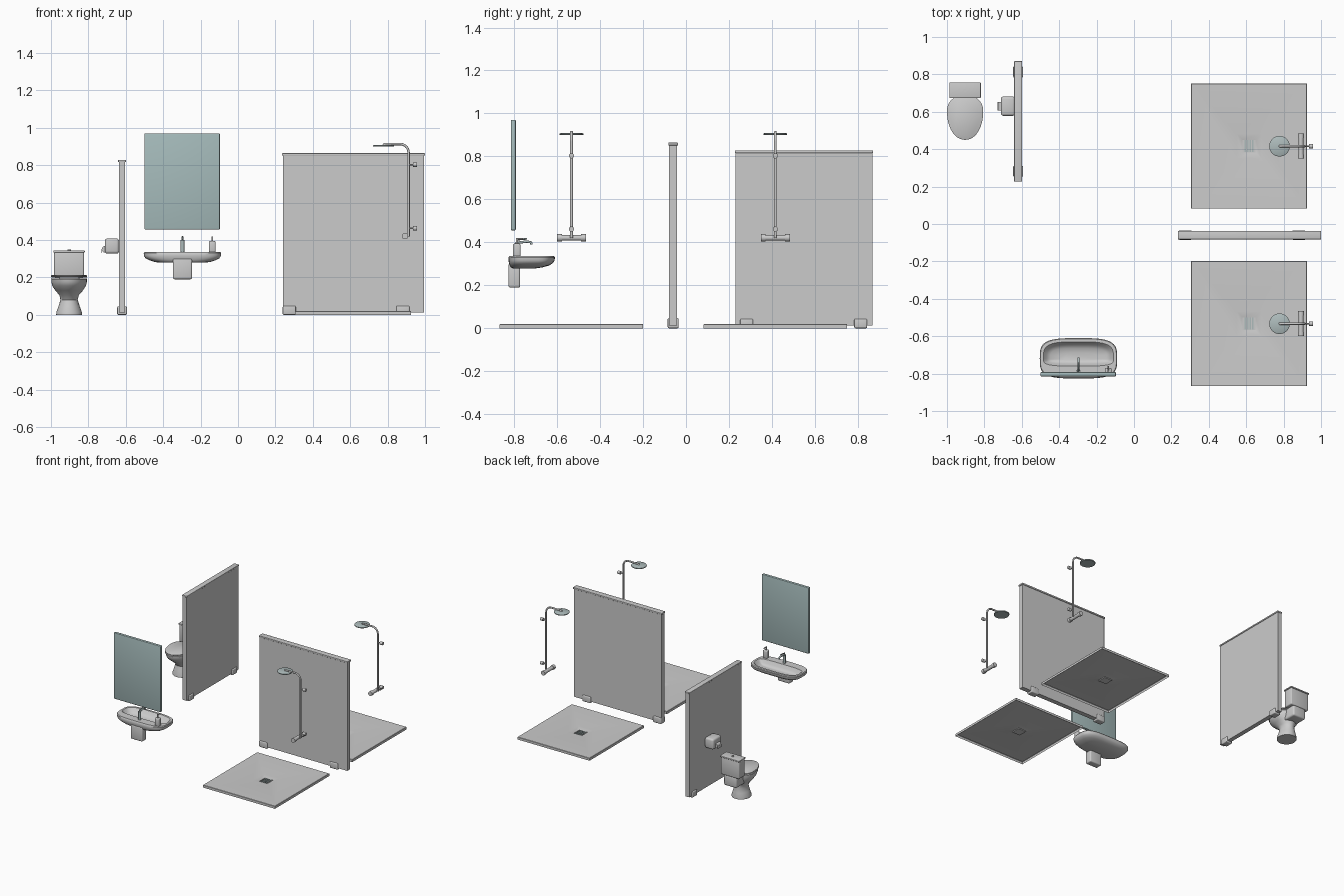
import bpy, bmesh
from math import sin, cos, pi, radians
from mathutils import Vector, Matrix

if "Cube" in bpy.data.objects:
    bpy.data.objects.remove(bpy.data.objects["Cube"])


def material(name, color):
    m = bpy.data.materials.new(name)
    m.diffuse_color = (*color, 1)
    m.use_nodes = True
    m.node_tree.nodes["Principled BSDF"].inputs["Base Color"].default_value = m.diffuse_color
    return m


GLASS = material("mirror_glass", (0.38, 0.5, 0.5))
CHROME = material("chrome", (0.42, 0.5, 0.5))


def finish(name, bm, mat=None, fix=True):
    if fix:
        bmesh.ops.recalc_face_normals(bm, faces=bm.faces)
    me = bpy.data.meshes.new(name)
    bm.to_mesh(me)
    bm.free()
    for p in me.polygons:
        p.use_smooth = True
    me.set_sharp_from_angle(angle=radians(35))
    ob = bpy.data.objects.new(name, me)
    bpy.context.collection.objects.link(ob)
    if mat:
        me.materials.append(mat)
    return ob


def box(name, x, y, z, bevel=0.0, mat=None, segs=3):
    """Box from (min, max) pairs on each axis."""
    bm = bmesh.new()
    bmesh.ops.create_cube(bm, size=1)
    for v in bm.verts:
        v.co = [(a + b) / 2 + c * (b - a) for (a, b), c in zip((x, y, z), v.co)]
    if bevel:
        bmesh.ops.bevel(bm, geom=bm.edges[:], offset=bevel, segments=segs,
                        profile=0.5, affect='EDGES')
    return finish(name, bm, mat)


def rod(name, start, end, r, mat=None, segs=24):
    """Cylinder between two points."""
    a, b = Vector(start), Vector(end)
    d = b - a
    bm = bmesh.new()
    rot = d.to_track_quat('Z', 'Y').to_matrix().to_4x4()
    bmesh.ops.create_cone(bm, cap_ends=True, segments=segs, radius1=r, radius2=r,
                          depth=d.length,
                          matrix=Matrix.Translation((a + b) / 2) @ rot)
    return finish(name, bm, mat)


def tube(name, pts, r, mat=None):
    """Round pipe along a path."""
    cu = bpy.data.curves.new(name, 'CURVE')
    cu.dimensions = '3D'
    cu.bevel_depth, cu.bevel_resolution, cu.use_fill_caps = r, 3, True
    sp = cu.splines.new('POLY')
    sp.points.add(len(pts) - 1)
    for p, c in zip(sp.points, pts):
        p.co = (*c, 1)
    sp.use_smooth = True
    ob = bpy.data.objects.new(name, cu)
    bpy.context.collection.objects.link(ob)
    if mat:
        cu.materials.append(mat)


def ring(cx, cy, z, rx, front, back, power=2, n=48):
    """Superellipse ring with separate -y and +y radii."""
    out = []
    for i in range(n):
        c, s = cos(2 * pi * i / n), sin(2 * pi * i / n)
        px = abs(c) ** (2 / power) * (1 if c > 0 else -1)
        py = abs(s) ** (2 / power) * (1 if s > 0 else -1)
        out.append((cx + rx * px, cy + (back if s > 0 else front) * py, z))
    return out


def loft(name, rings, mat=None):
    bm = bmesh.new()
    loops = [[bm.verts.new(p) for p in r] for r in rings]
    n = len(loops[0])
    for a, b in zip(loops, loops[1:]):
        for i in range(n):
            bm.faces.new((a[i], a[(i + 1) % n], b[(i + 1) % n], b[i]))
    bm.faces.new(loops[0][::-1])
    bm.faces.new(loops[-1])
    return finish(name, bm, mat)


# Toilet: pedestal bowl, seat with lid, tank
TX = -0.903
bowl = [(0, .605, .069, .069, .075), (.015, .605, .068, .068, .075),
        (.045, .605, .057, .06, .07), (.08, .605, .046, .052, .065),
        (.105, .605, .052, .07, .067), (.13, .605, .074, .105, .07),
        (.155, .605, .09, .135, .075), (.175, .605, .095, .148, .08),
        (.192, .605, .095, .15, .082)]
loft("toilet_bowl", [ring(TX, cy, z, rx, f, b) for z, cy, rx, f, b in bowl])
for nm, z0, z1 in (("toilet_seat", .193, .2), ("toilet_lid", .202, .212)):
    loft(nm, [ring(TX, .605, z, .097 - d, .155 - d, .085 - d, 2.1)
              for z, d in ((z0, .003), (z0 + .002, 0), (z1 - .003, 0), (z1, .005))])
box("toilet_tank_support", (TX - .055, TX + .055), (.62, .75), (.12, .205), .012)
box("toilet_tank", (TX - .08, TX + .08), (.678, .753), (.2, .336), .008)
box("toilet_tank_lid", (TX - .084, TX + .084), (.673, .757), (.333, .344), .004)
rod("flush_button", (TX, .713, .342), (TX, .713, .349), .009)

# Toilet divider with top rail and two feet
box("toilet_divider", (-.637, -.603), (.23, .868), (.012, .818))
box("toilet_divider_rail", (-.641, -.599), (.227, .871), (.816, .828), .003)
for i, y in enumerate((.282, .813)):
    box(f"toilet_divider_foot_{i}", (-.646, -.594), (y - .03, y + .03), (0, .044), .006)

# Paper holder on the divider with a hanging sheet
box("paper_holder", (-.712, -.636), (.578, .682), (.327, .408), .014)
rod("paper_roll", (-.71, .607, .35), (-.71, .653, .35), .018)
box("paper_sheet", (-.729, -.727), (.607, .653), (.33, .352))

# Shower divider
box("shower_divider", (.24, .995), (-.078, -.042), (.012, .853))
box("shower_divider_rail", (.235, 1.0), (-.082, -.037), (.851, .864), .003)
for i, x in enumerate((.274, .882)):
    box(f"shower_divider_foot_{i}", (x - .035, x + .035), (-.085, -.034), (0, .048), .006)

# Wall basin: outer shell, rim and hollow in one loft
SX, SY = -.297, -.72
outer = [(.279, .125, .085, .02), (.283, .15, .094, .05), (.292, .178, .1, .082),
         (.303, .198, .104, .1), (.315, .206, .106, .108), (.33, .207, .106, .11),
         (.336, .203, .102, .106)]
inner = [(.336, .188, .04, .09), (.33, .182, .036, .084), (.312, .17, .028, .074),
         (.3, .15, .018, .056), (.295, .1, .008, .03)]
loft("basin", [ring(SX, SY, z, rx, f, b, 3.6) for z, rx, f, b in outer + inner])
box("basin_trap_cover", (SX - .051, SX + .051), (-.826, -.772), (.19, .3), .008)

# Tap
rod("tap_body", (SX, -.785, .333), (SX, -.785, .4), .01, CHROME)
tube("tap_spout", [(SX, -.785, .398), (SX, -.74, .404), (SX, -.722, .4), (SX, -.718, .39)],
     .006, CHROME)
tube("tap_lever", [(SX, -.785, .404), (SX, -.785, .412), (SX, -.74, .417)], .0045, CHROME)

# Soap bottle with pump
box("soap_bottle", (-.156, -.12), (-.805, -.77), (.333, .394), .007)
rod("soap_pump", (-.138, -.787, .392), (-.138, -.787, .42), .005)
rod("soap_nozzle", (-.138, -.792, .416), (-.138, -.758, .416), .004)

# Mirror
box("mirror", (-.5, -.097), (-.815, -.792), (.456, .97), .005, GLASS)


def tray(name, cy):
    """Thin open-bottom tray sloping to a square drain well."""
    bm = bmesh.new()
    cx = .615
    steps = [(.31, .334, 0), (.31, .334, .018), (.308, .332, .02), (.066, .066, .017),
             (.034, .034, .008), (.034, .034, .002)]
    loops = [[bm.verts.new((cx + sx * w, cy + sy * d, z))
              for sx, sy in ((-1, -1), (1, -1), (1, 1), (-1, 1))] for w, d, z in steps]
    for a, b in zip(loops, loops[1:]):
        for i in range(4):
            bm.faces.new((a[i], a[(i + 1) % 4], b[(i + 1) % 4], b[i]))
    bm.faces.new(loops[-1])
    finish(name, bm, fix=False)


def shower(tag, cy):
    tray(f"{tag}_tray", cy)
    # Drain grate
    for i in range(4):
        x = .594 + i * .014
        box(f"{tag}_drain_slat_{i}", (x - .004, x + .004), (cy - .032, cy + .032),
            (.004, .01), 0, CHROME)
    # Riser pipe with bent arm
    r, px, top = .045, .912, .913
    bend = [(px - r + r * cos(t), cy, top - r + r * sin(t))
            for t in [i * pi / 16 for i in range(9)]]
    tube(f"{tag}_riser", [(px, cy, .42)] + bend + [(.79, cy, top), (.78, cy, top - .003),
                                                  (.778, cy, .902)], .0065)
    # Rain head
    loft(f"{tag}_head", [ring(.778, cy, z, q, q, q) for z, q in
                         ((.899, .053), (.901, .055), (.906, .055), (.909, .05))], CHROME)
    # Wall brackets
    for i, z in enumerate((.803, .462)):
        rod(f"{tag}_bracket_{i}", (.935, cy, z), (.958, cy, z), .012)
        rod(f"{tag}_bracket_stem_{i}", (.91, cy, z), (.94, cy, z), .004)
    # Mixer bar with two knobs
    rod(f"{tag}_mixer", (.893, cy - .05, .421), (.893, cy + .05, .421), .013)
    for s in (-1, 1):
        rod(f"{tag}_knob_{s}", (.893, cy + s * .045, .421), (.893, cy + s * .067, .421), .017)


shower("rear_shower", .416)
shower("front_shower", -.533)
